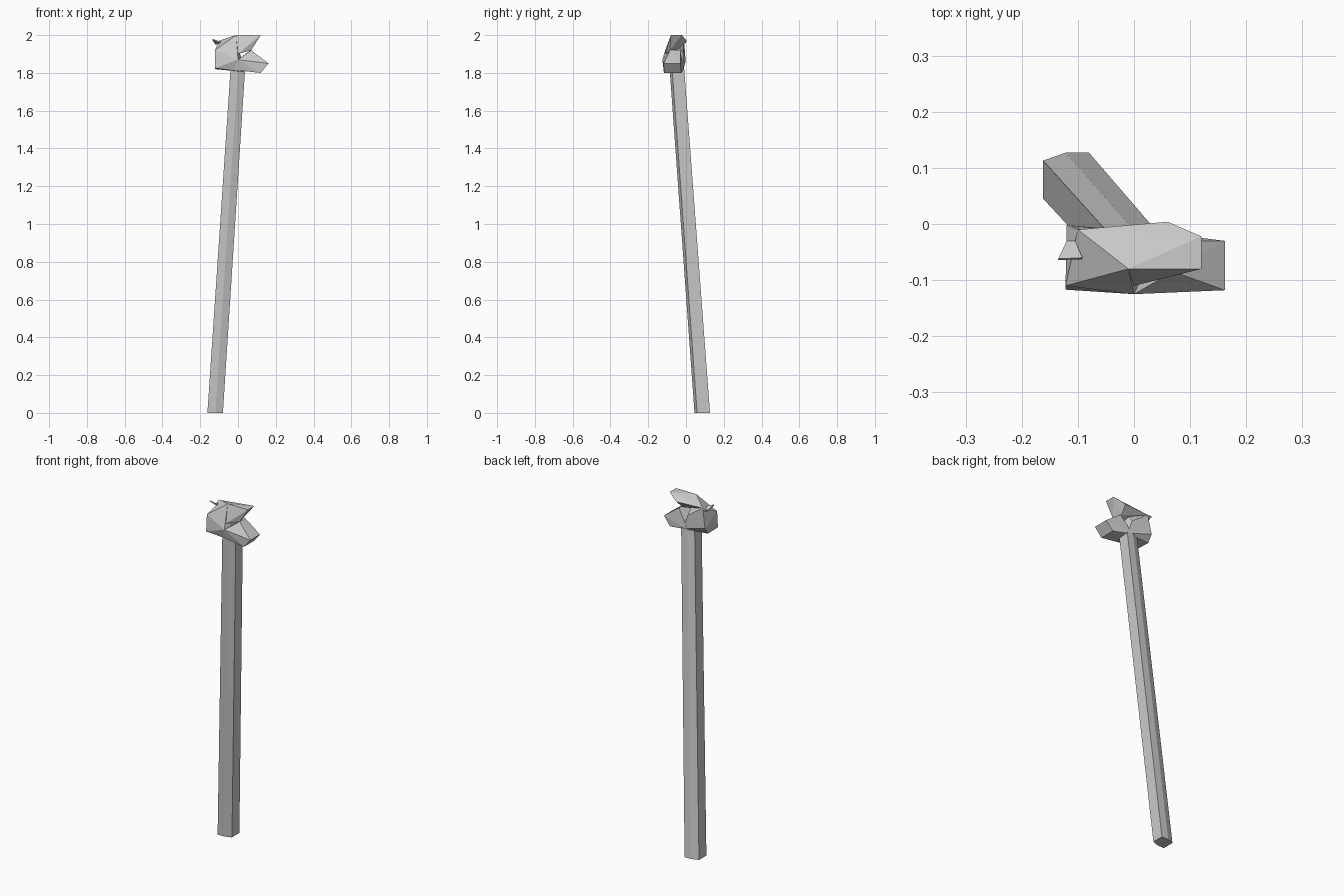
import bpy, bmesh

if "Cube" in bpy.data.objects:
    bpy.data.objects.remove(bpy.data.objects["Cube"])

def hull(name, pts):
    """Faceted chunk: convex hull around a few corner points."""
    bm = bmesh.new()
    for p in pts:
        bm.verts.new(p)
    res = bmesh.ops.convex_hull(bm, input=bm.verts[:])
    junk = {g for g in res["geom_interior"] + res["geom_unused"]
            if isinstance(g, bmesh.types.BMVert)}
    bmesh.ops.delete(bm, geom=list(junk), context='VERTS')
    return finish(name, bm)

def finish(name, bm):
    bmesh.ops.recalc_face_normals(bm, faces=bm.faces[:])
    me = bpy.data.meshes.new(name)
    bm.to_mesh(me)
    bm.free()
    ob = bpy.data.objects.new(name, me)
    bpy.context.collection.objects.link(ob)
    return ob

# Leaning six-sided shaft
half = [(-.041, .027), (-.001, .041), (.041, .041)]
section = half + [(-x, -y) for x, y in half]
bm = bmesh.new()
rings = [[bm.verts.new((cx + x * s, cy + y * s, z)) for x, y in section]
         for cx, cy, z, s in ((-.121, .086, 0, 1), (-.001, -.048, 1.82, .94))]
for i in range(6):
    j = (i + 1) % 6
    bm.faces.new((rings[0][i], rings[0][j], rings[1][j], rings[1][i]))
for ring in rings:
    bm.faces.new(ring)
finish("shaft", bm)

# Corners shared by the chunks of the carved head
brow = (-.01, -.08, 2.0)
nose = (0, -.125, 1.87)
crest = (-.1, -.01, 1.97)
notch_front = (.07, -.085, 1.92)
notch_back = (.065, -.03, 1.92)

# Rear block of the head
hull("head_block", [brow, nose, crest, (-.122, -.11, 1.92), (-.122, -.117, 1.825),
                    (-.12, -.03, 1.82), (-.12, -.002, 1.86), (0, -.015, 1.90),
                    (.03, -.015, 1.815), (.03, -.1, 1.805)])

# Upper and lower prongs, open towards +x
hull("upper_prong", [brow, crest, (.12, -.08, 2.0), (.12, -.022, 2.0),
                     (.06, .004, 1.97), notch_front, (.05, -.04, 1.925), (0, -.11, 1.90)])
hull("lower_prong", [nose, notch_front, notch_back, (.162, -.118, 1.85),
                     (.162, -.03, 1.85), (.12, -.117, 1.80), (.12, -.025, 1.80),
                     (-.02, -.11, 1.815), (0, -.01, 1.82)])

# Small curled flap at the rear top
bm = bmesh.new()
strip = [((-.12, -.002, 1.965), (-.1, -.01, 1.97)),
         ((-.12, -.03, 1.955), (-.105, -.03, 1.96)),
         ((-.135, -.062, 1.98), (-.092, -.06, 1.965))]
pairs = [[bm.verts.new(p) for p in row] for row in strip]
for a, b in zip(pairs, pairs[1:]):
    bm.faces.new((a[0], a[1], b[1], b[0]))
flap = finish("curled_flap", bm)
mod = flap.modifiers.new("thickness", 'SOLIDIFY')
mod.thickness = .006
